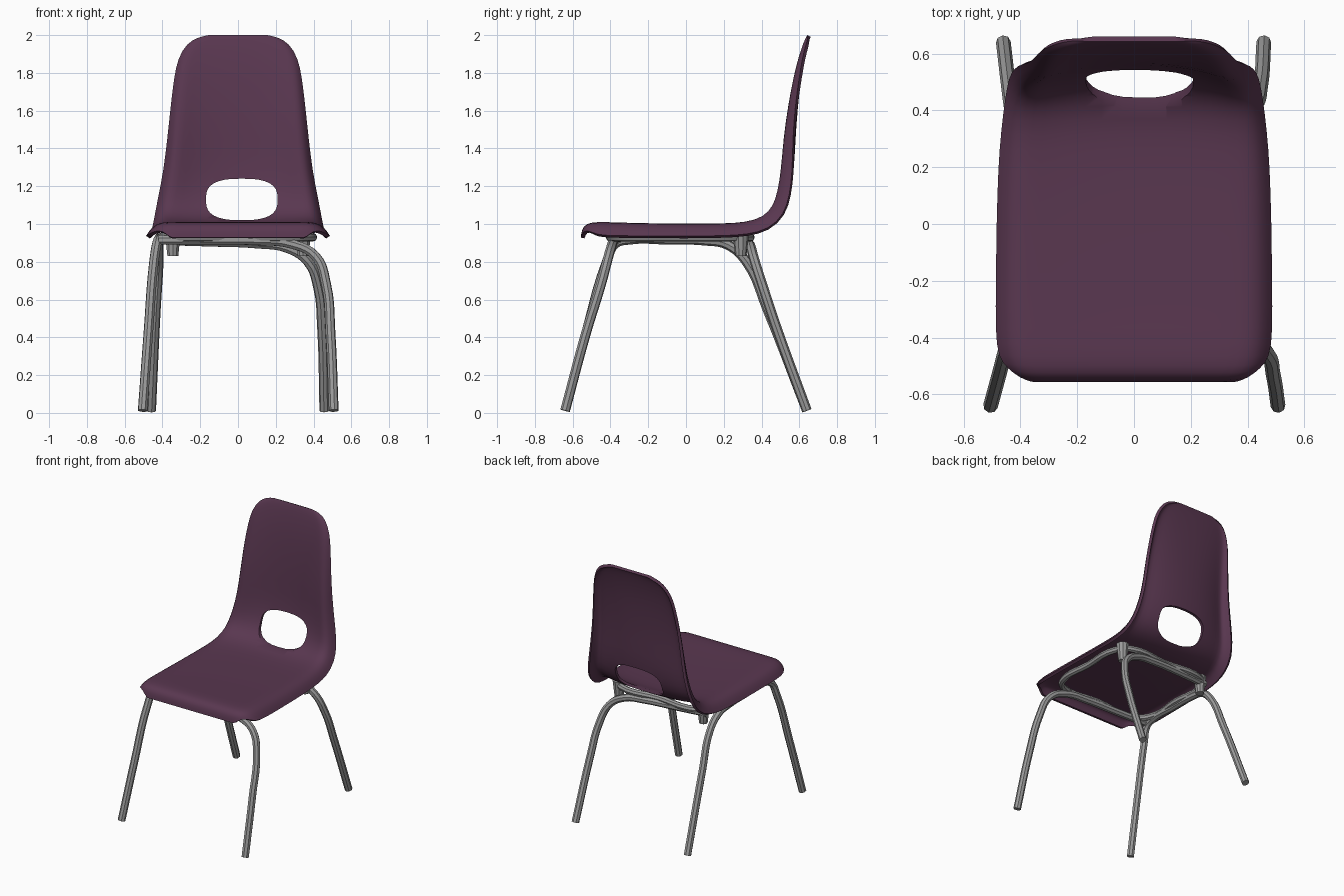
import bpy, bmesh, math
from mathutils import Vector

if "Cube" in bpy.data.objects:
    bpy.data.objects.remove(bpy.data.objects["Cube"])


def material(name, rgb):
    m = bpy.data.materials.new(name)
    m.diffuse_color = (*rgb, 1)
    m.use_nodes = True
    m.node_tree.nodes["Principled BSDF"].inputs["Base Color"].default_value = m.diffuse_color
    return m


PLUM = material("plum plastic", (0.100, 0.038, 0.080))
STEEL = material("grey steel", (0.33, 0.33, 0.33))


def mesh_object(name, bm, mat):
    me = bpy.data.meshes.new(name)
    bm.to_mesh(me)
    bm.free()
    ob = bpy.data.objects.new(name, me)
    bpy.context.collection.objects.link(ob)
    if mat:
        me.materials.append(mat)
    return ob


def activate(ob):
    bpy.ops.object.select_all(action='DESELECT')
    ob.select_set(True)
    bpy.context.view_layer.objects.active = ob


def tube(name, pts, radius=0.026, cyclic=False):
    cu = bpy.data.curves.new(name, 'CURVE')
    cu.dimensions = '3D'
    cu.bevel_depth = radius
    cu.bevel_resolution = 2
    cu.resolution_u = 5
    cu.use_fill_caps = True
    sp = cu.splines.new('BEZIER')
    sp.bezier_points.add(len(pts) - 1)
    for bp, p in zip(sp.bezier_points, pts):
        bp.co = p
        bp.handle_left_type = bp.handle_right_type = 'AUTO'
    sp.use_cyclic_u = cyclic
    cu.materials.append(STEEL)
    ob = bpy.data.objects.new(name, cu)
    bpy.context.collection.objects.link(ob)
    activate(ob)
    bpy.ops.object.convert(target='MESH')
    bpy.ops.object.shade_smooth_by_angle(angle=math.radians(40))


# Shell rows from front lip to top: y, z, half width, side wrap, rim drop
ROWS = [
    (-.557, .928, .36, 0, 0), (-.552, .97, .40, 0, .01),
    (-.53, 1.003, .445, 0, .045), (-.47, 1.012, .478, 0, .07),
    (-.38, 1.007, .488, .003, .072), (-.2, 1.001, .486, .006, .07),
    (0, .997, .484, .008, .07), (.2, .996, .478, .012, .07),
    (.32, .999, .468, .02, .075), (.42, 1.018, .454, .04, .09),
    (.49, 1.075, .44, .062, .10), (.53, 1.16, .42, .08, .10),
    (.553, 1.28, .395, .085, .095), (.56, 1.45, .374, .075, .08),
    (.572, 1.62, .357, .055, .06), (.59, 1.78, .338, .035, .045),
    (.608, 1.88, .318, .022, .03), (.627, 1.96, .27, .01, .02),
    (.637, 1.99, .215, 0, .01), (.642, 2.0, .16, 0, 0)]
half = [.25, .5, .7, .85, .94, 1]
COLS = [-u for u in reversed(half)] + [0] + half

# Seat and back shell
bm = bmesh.new()
grid = []
for i, (y, z, w, wrap, drop) in enumerate(ROWS):
    a, b = ROWS[max(i - 1, 0)], ROWS[min(i + 1, len(ROWS) - 1)]
    n = Vector((0, -(b[1] - a[1]), b[0] - a[0])).normalized()
    line = []
    for u in COLS:
        off = wrap * abs(u) ** 2.5 - drop * max(0, (abs(u) - .85) / .15) ** 2
        line.append(bm.verts.new(Vector((u * w, y, z)) + n * off))
    grid.append(line)
for r0, r1 in zip(grid, grid[1:]):
    for j in range(len(COLS) - 1):
        bm.faces.new((r0[j], r0[j + 1], r1[j + 1], r1[j]))
shell = mesh_object("seat_shell", bm, PLUM)
sub = shell.modifiers.new("smooth", 'SUBSURF')
sub.levels = sub.render_levels = 1
thick = shell.modifiers.new("thickness", 'SOLIDIFY')
thick.thickness = .02
thick.offset = -1

# Cutter for the hand hole: rounded slot through the lower back
bm = bmesh.new()
ring = []
for k in range(32):
    t = 2 * math.pi * k / 32
    c, s = math.cos(t), math.sin(t)
    ring.append(bm.verts.new((.02 + .19 * math.copysign(abs(c) ** .75, c), .36,
                              1.13 + .11 * math.copysign(abs(s) ** .7, s))))
face = bm.faces.new(ring)
ext = bmesh.ops.extrude_face_region(bm, geom=[face])
bmesh.ops.translate(bm, vec=(0, .4, 0),
                    verts=[v for v in ext['geom'] if isinstance(v, bmesh.types.BMVert)])
bmesh.ops.recalc_face_normals(bm, faces=bm.faces)
cutter = mesh_object("hand_hole_cutter", bm, None)
cutter.hide_render = True
cut = shell.modifiers.new("hand hole", 'BOOLEAN')
cut.operation = 'DIFFERENCE'
cut.solver = 'EXACT'
cut.object = cutter
activate(shell)
for name in ("smooth", "thickness", "hand hole"):
    bpy.ops.object.modifier_apply(modifier=name)
bpy.data.objects.remove(cutter)
bpy.ops.object.shade_smooth_by_angle(angle=math.radians(40))

# Left legs: one tube bent along the side of the seat
tube("left_legs", [(-.505, -.64, .012), (-.475, -.53, .42), (-.445, -.42, .80),
                   (-.43, -.375, .895), (-.42, -.29, .918), (-.42, -.1, .917),
                   (-.42, .1, .912), (-.42, .22, .89), (-.42, .32, .80),
                   (-.435, .43, .55), (-.46, .64, .012)])

# Right legs: each bends inwards and runs across under the seat
tube("front_right_leg", [(.507, -.64, .012), (.49, -.53, .42), (.467, -.45, .68),
                         (.41, -.41, .83), (.28, -.39, .895), (.1, -.385, .912),
                         (-.15, -.38, .915), (-.42, -.37, .915)])
tube("rear_right_leg", [(.457, .64, .012), (.445, .48, .45), (.425, .41, .66),
                        (.37, .365, .80), (.26, .345, .872), (.1, .335, .895),
                        (-.15, .32, .905), (-.38, .30, .912)])

# Support ring under the seat
tube("support_ring", [(-.32, -.38, .93), (0, -.38, .93), (.31, -.38, .93),
                      (.38, -.30, .93), (.38, -.03, .93), (.37, .24, .93),
                      (.30, .32, .93), (0, .32, .93), (-.32, .32, .93),
                      (-.40, .24, .93), (-.40, -.03, .93), (-.40, -.30, .93)],
     .023, True)

# Rear mounting lugs
for side, label in ((-1, "left"), (1, "right")):
    bm = bmesh.new()
    bmesh.ops.create_cone(bm, cap_ends=True, segments=10, radius1=.03,
                          radius2=.045, depth=.13)
    bmesh.ops.translate(bm, verts=bm.verts, vec=(side * .345, .29, .895))
    mesh_object(label + "_mounting_lug", bm, STEEL)
